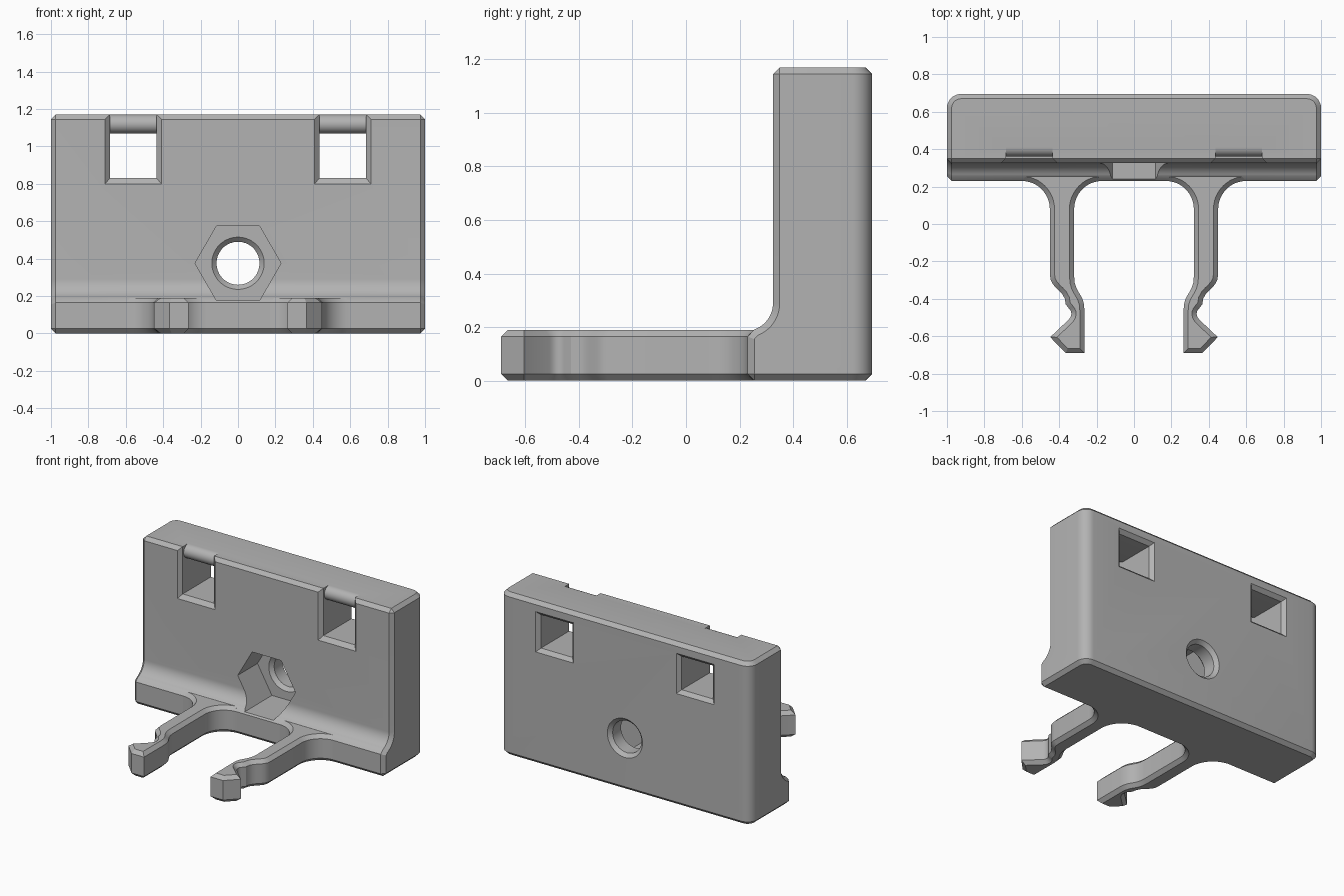
import bpy, bmesh, math
from mathutils import Vector
from mathutils.geometry import interpolate_bezier

CH = 0.025  # chamfer used on all outer edges

if "Cube" in bpy.data.objects:
    bpy.data.objects.remove(bpy.data.objects["Cube"])

grey = bpy.data.materials.new("plain grey")
grey.use_nodes = True
COLOUR = (0.45, 0.45, 0.45, 1)
grey.diffuse_color = COLOUR
grey.node_tree.nodes["Principled BSDF"].inputs["Base Color"].default_value = COLOUR


def arc(cx, cy, r, a0, a1, n=12):
    angles = [math.radians(a0 + (a1 - a0) * i / n) for i in range(n + 1)]
    return [(cx + r * math.cos(a), cy + r * math.sin(a)) for a in angles]


def bend(p0, p1, n=8):
    """S-shaped step that leaves and arrives along y."""
    half = (p1[1] - p0[1]) * 0.5
    pts = interpolate_bezier(Vector((*p0, 0)), Vector((p0[0], p0[1] + half, 0)),
                             Vector((p1[0], p1[1] - half, 0)), Vector((*p1, 0)), n)
    return [(p.x, p.y) for p in pts]


def prism(points, offset):
    """Closed outline of 3D points, extruded by offset."""
    bm = bmesh.new()
    face = bm.faces.new([bm.verts.new(p) for p in points])
    ext = bmesh.ops.extrude_face_region(bm, geom=[face])
    verts = [v for v in ext["geom"] if isinstance(v, bmesh.types.BMVert)]
    bmesh.ops.translate(bm, vec=offset, verts=verts)
    bmesh.ops.recalc_face_normals(bm, faces=bm.faces)
    return bm


def frustum(y0, loop0, y1, loop1):
    """Solid between two (x, z) loops at different depths."""
    bm = bmesh.new()
    a = [bm.verts.new((x, y0, z)) for x, z in loop0]
    b = [bm.verts.new((x, y1, z)) for x, z in loop1]
    bm.faces.new(a)
    bm.faces.new(b)
    for i in range(len(a)):
        j = (i + 1) % len(a)
        bm.faces.new((a[i], a[j], b[j], b[i]))
    bmesh.ops.recalc_face_normals(bm, faces=bm.faces)
    return bm


def rect(x0, x1, z0, z1):
    return [(x0, z0), (x1, z0), (x1, z1), (x0, z1)]


def make(name, bm):
    mesh = bpy.data.meshes.new(name)
    bm.to_mesh(mesh)
    bm.free()
    mesh.materials.append(grey)
    obj = bpy.data.objects.new(name, mesh)
    bpy.context.collection.objects.link(obj)
    return obj


def activate(obj):
    bpy.ops.object.select_all(action='DESELECT')
    obj.select_set(True)
    bpy.context.view_layer.objects.active = obj


def cut(target, bm):
    cutter = make("cutter", bm)
    cutter.hide_render = True
    mod = target.modifiers.new("cut", 'BOOLEAN')
    mod.operation = 'DIFFERENCE'
    mod.solver = 'EXACT'
    mod.object = cutter
    activate(target)
    bpy.ops.object.modifier_apply(modifier=mod.name)
    bpy.data.objects.remove(cutter)


# Upright block: side profile with a cove above the front ledge
FRONT, BACK, LEDGE, TOP, PLATE = 0.325, 0.695, 0.23, 1.17, 0.19
side = [(LEDGE, 0), (LEDGE, PLATE - CH)] + arc(0.22, 0.29, 0.105, -70, 0)
side += [(FRONT, TOP), (BACK, TOP), (BACK, 0)]
bm = prism([(-1, y, z) for y, z in side], (2, 0, 0))


def on_back(v):
    return abs(v.co.y - BACK) < 1e-4


# round the two upright back corners
corners = [e for e in bm.edges if all(on_back(v) for v in e.verts)
           and abs(e.verts[0].co.z - e.verts[1].co.z) > 1]
bmesh.ops.bevel(bm, geom=corners, offset=0.075, segments=8, profile=0.5, affect='EDGES')
# chamfer the ends, top and bottom
bm.normal_update()
sharp = [e for e in bm.edges if e.calc_face_angle(0) > math.radians(60)]
bmesh.ops.bevel(bm, geom=sharp, offset=CH, segments=1, affect='EDGES')
block = make("mounting_block", bm)

# Strap windows, open at the top front and passing behind a rounded bar
for s in (-1, 1):
    x0, x1 = sorted((s * 0.435, s * 0.685))
    slot = [(0.1, 0.83), (0.9, 0.83), (0.9, 1.07)]
    slot += arc(0.41, 1.12, 0.05, 270, 90) + [(0.41, 1.4), (0.1, 1.4)]
    cut(block, prism([(x0, y, z) for y, z in slot], (x1 - x0, 0, 0)))
    # flared front mouth
    cut(block, frustum(FRONT - CH, rect(x0 - 2 * CH, x1 + 2 * CH, 0.77, 1.3),
                       FRONT + CH, rect(x0, x1, 0.83, 1.3)))
    # flared back mouth
    cut(block, frustum(BACK + CH, rect(x0 - 2 * CH, x1 + 2 * CH, 0.78, 1.12),
                       BACK - CH, rect(x0, x1, 0.83, 1.07)))

# Hexagonal nut pocket, bolt hole and its countersinks
BOLT_Z, FLOOR = 0.375, 0.55
cut(block, prism([(x, 0.1, z) for x, z in arc(0, BOLT_Z, 0.23, 0, 300, 5)],
                 (0, FLOOR - 0.1, 0)))


def ring(r):
    return arc(0, BOLT_Z, r, 0, 350, 35)


cut(block, frustum(0.4, ring(0.115), 0.9, ring(0.115)))
for y, direction in ((FLOOR, 1), (BACK, -1)):
    cut(block, frustum(y - direction * CH, ring(0.165), y + direction * CH, ring(0.115)))

# Spring arm: filleted root, inward step, hooked tip
ROOT = 0.29
outline = [(0.17, ROOT)] + arc(0.17, 0.08, 0.15, 90, 0)
outline += bend((0.32, -0.28), (0.265, -0.46))
outline += [(0.265, -0.69), (0.365, -0.69), (0.448, -0.605), (0.348, -0.51)]
outline += arc(0.37, -0.48, 0.035, 215, 135, 5)
outline += bend((0.365, -0.43), (0.45, -0.27))
outline += arc(0.6, 0.08, 0.15, 180, 90) + [(0.6, ROOT)]
bm = prism([(x, y, 0) for x, y in outline], (0, 0, PLATE))
rims = [e for e in bm.edges if abs(e.verts[0].co.z - e.verts[1].co.z) < 1e-5]
bmesh.ops.bevel(bm, geom=rims, offset=CH, segments=1, affect='EDGES')
arms = make("clip_arms", bm)
mirror = arms.modifiers.new("mirror", 'MIRROR')
mirror.use_axis[0] = True

for obj in (block, arms):
    activate(obj)
    bpy.ops.object.shade_smooth_by_angle(angle=math.radians(28))
